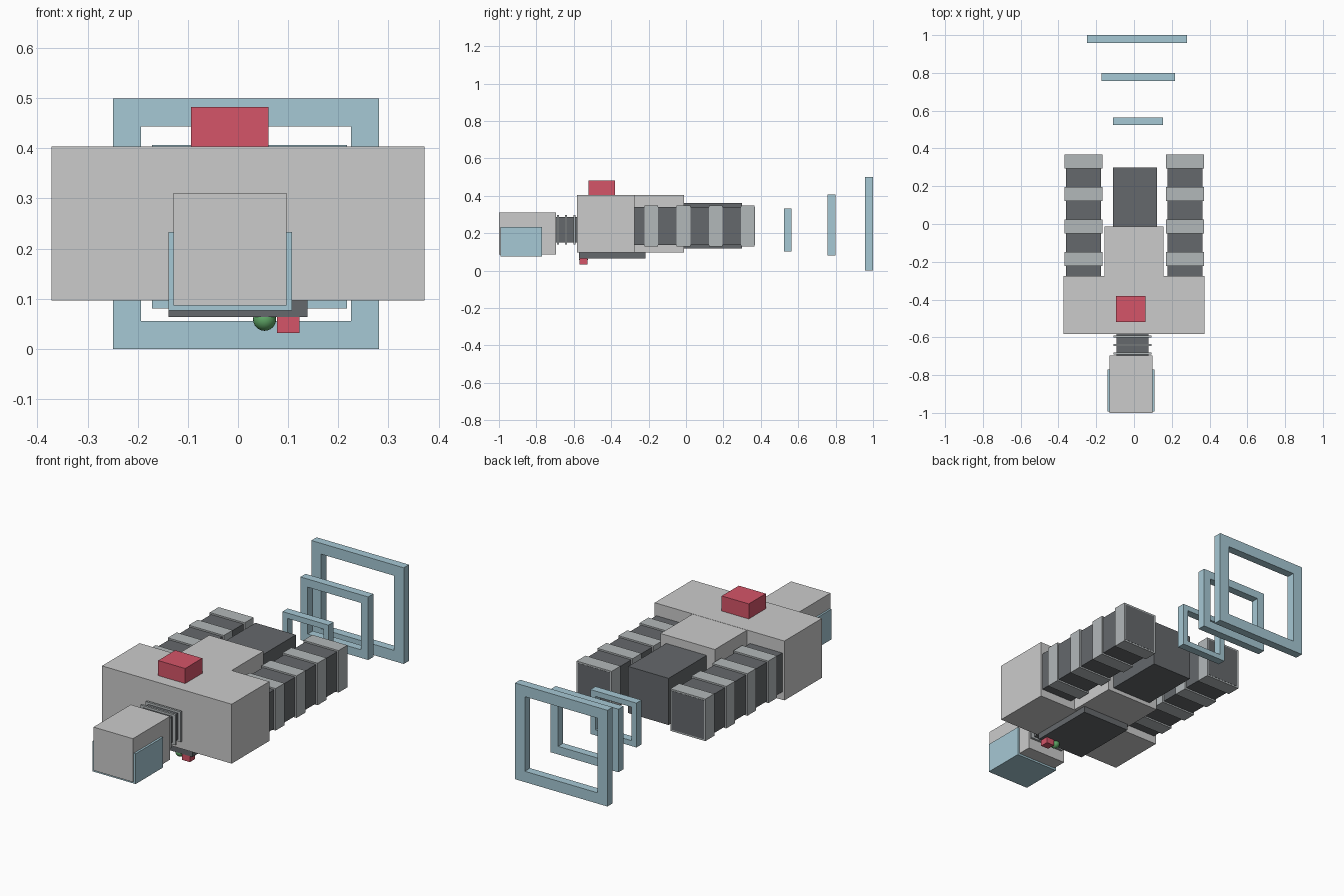
import bpy, bmesh

if "Cube" in bpy.data.objects:
    bpy.data.objects.remove(bpy.data.objects["Cube"])


def material(name, rgb):
    m = bpy.data.materials.new(name)
    m.diffuse_color = (*rgb, 1)
    m.use_nodes = True
    m.node_tree.nodes["Principled BSDF"].inputs["Base Color"].default_value = m.diffuse_color
    return m


DARK = material("dark_grey", (0.13, 0.14, 0.15))
LIGHT = material("light_grey", (0.45, 0.48, 0.49))
BLUE = material("pale_blue", (0.38, 0.58, 0.66))
RED = material("red", (0.66, 0.09, 0.14))
GREEN = material("green", (0.12, 0.40, 0.14))


def add(name, bm, mat):
    bmesh.ops.recalc_face_normals(bm, faces=bm.faces[:])
    me = bpy.data.meshes.new(name)
    bm.to_mesh(me)
    bm.free()
    ob = bpy.data.objects.new(name, me)
    bpy.context.collection.objects.link(ob)
    if mat:
        me.materials.append(mat)
    return ob


def box(name, x, y, z, mat=None):
    """Box from (min, max) ranges on each axis."""
    bm = bmesh.new()
    bmesh.ops.create_cube(bm, size=1)
    for v in bm.verts:
        v.co = [r[0] if c < 0 else r[1] for c, r in zip(v.co, (x, y, z))]
    return add(name, bm, mat)


def frame(name, x, y, z, t, mat):
    """Open rectangular frame facing y, with border width t."""
    bm = bmesh.new()

    def loop(yy, i):
        pts = [(x[0] + i, z[0] + i), (x[1] - i, z[0] + i),
               (x[1] - i, z[1] - i), (x[0] + i, z[1] - i)]
        return [bm.verts.new((a, yy, b)) for a, b in pts]

    loops = [loop(y[0], 0), loop(y[1], 0), loop(y[1], t), loop(y[0], t)]
    for k in range(4):
        a, b = loops[k], loops[(k + 1) % 4]
        for i in range(4):
            j = (i + 1) % 4
            bm.faces.new((a[i], a[j], b[j], b[i]))
    return add(name, bm, mat)


# Body, rear engine, belly plate and top block
box("main_body", (-0.372, 0.372), (-0.583, -0.275), (0.096, 0.404))
box("rear_body", (-0.157, 0.155), (-0.285, -0.012), (0.097, 0.403))
box("rear_engine", (-0.11, 0.122), (-0.02, 0.30), (0.118, 0.36), DARK)
box("belly_plate", (-0.139, 0.139), (-0.572, -0.217), (0.064, 0.12), DARK)
box("top_block", (-0.094, 0.061), (-0.52, -0.38), (0.39, 0.482), RED)

# Side boosters with evenly spaced bands
for side, s, off in (("left", -1, 0.0), ("right", 1, 0.003)):
    def span(a, b):
        return tuple(sorted((s * a + off, s * b + off)))
    box(side + "_booster", span(0.175, 0.360), (-0.29, 0.368), (0.137, 0.339), DARK)
    for i in range(4):
        y = -0.222 + i * 0.172
        box(f"{side}_band_{i + 1}", span(0.167, 0.368), (y, y + 0.073), (0.129, 0.347), LIGHT)

# Ribbed neck
box("neck", (-0.092, 0.076), (-0.70, -0.575), (0.150, 0.286), DARK)
for i in range(3):
    y = -0.69 + i * 0.044
    box(f"neck_rib_{i + 1}", (-0.108, 0.093), (y, y + 0.011), (0.140, 0.297), LIGHT)

# Head with wrap-around jaw guard
box("head", (-0.129, 0.097), (-1.0, -0.695), (0.086, 0.311))
box("jaw_guard", (-0.139, 0.108), (-0.993, -0.769), (0.076, 0.233), BLUE)

# Small lamps under the belly
box("belly_lamp_square", (0.078, 0.123), (-0.57, -0.526), (0.032, 0.076), RED)
bm = bmesh.new()
bmesh.ops.create_uvsphere(bm, u_segments=24, v_segments=12, radius=0.023)
bmesh.ops.translate(bm, verts=bm.verts[:], vec=(0.053, -0.548, 0.059))
for f in bm.faces:
    f.smooth = True
add("belly_lamp_round", bm, GREEN)

# Exhaust rings growing toward the back
frame("small_ring", (-0.111, 0.153), (0.523, 0.565), (0.103, 0.333), 0.028, BLUE)
frame("medium_ring", (-0.172, 0.217), (0.757, 0.799), (0.08, 0.407), 0.042, BLUE)
frame("large_ring", (-0.249, 0.281), (0.957, 1.0), (0.0, 0.499), 0.056, BLUE)
